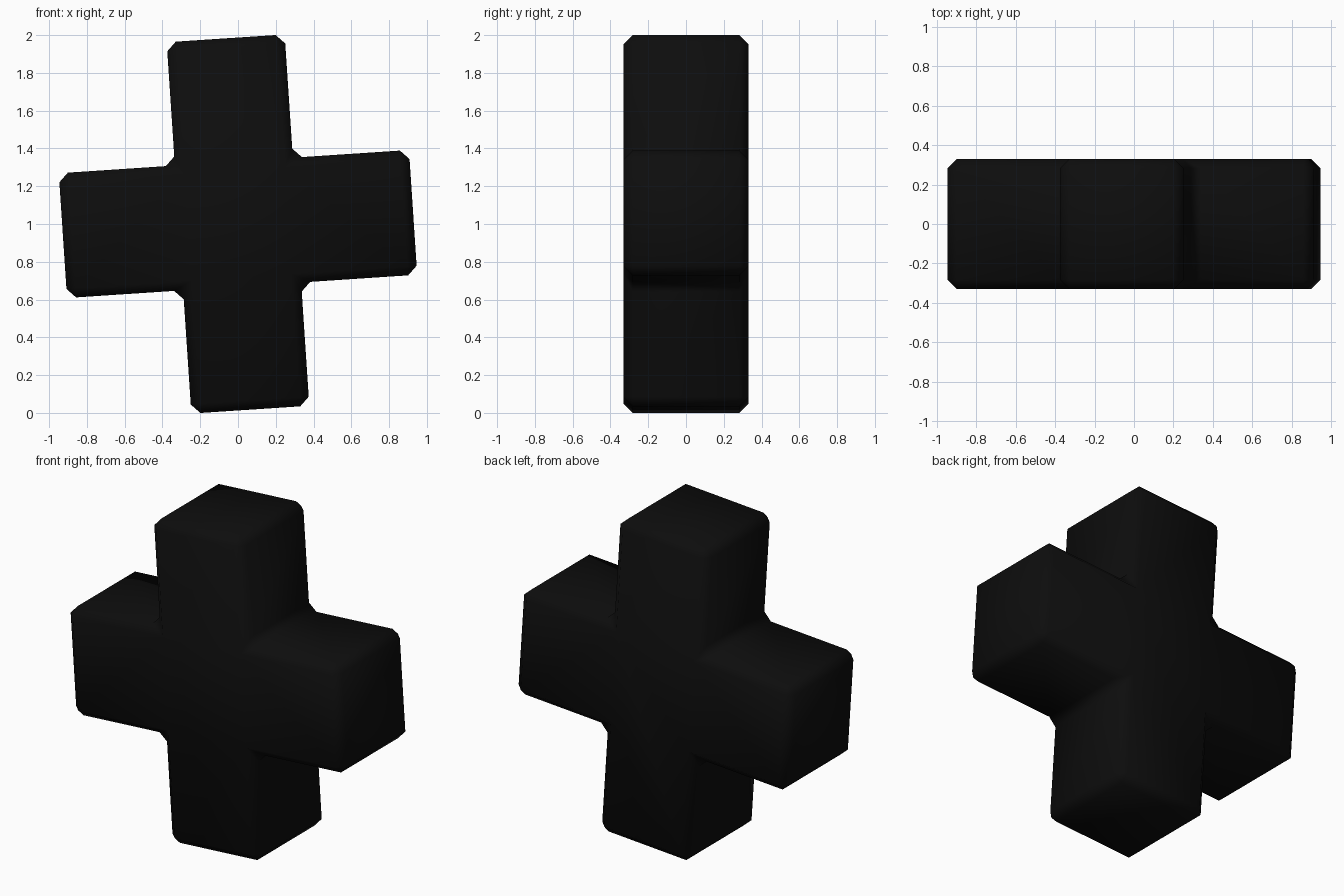
import bpy, bmesh, math

if "Cube" in bpy.data.objects:
    bpy.data.objects.remove(bpy.data.objects["Cube"])

TILT = math.radians(3.8)      # lean of the cross seen from the front
HALF_DEPTH = 0.33             # half thickness along y
BEVEL = 0.048
ARM_W, ARM_H = 0.313, 0.985   # upright: half width, half height
BAR_W, BAR_H = 0.929, 0.331   # crossbar: half length, half height

# Near-black material
black = bpy.data.materials.new("near_black")
black.diffuse_color = (0.004, 0.004, 0.004, 1)
black.use_nodes = True
black.node_tree.nodes["Principled BSDF"].inputs["Base Color"].default_value = black.diffuse_color

# Plus-shaped outline: one quadrant's steps, mirrored to the others
quarter = [(BAR_W, BAR_H), (ARM_W, BAR_H), (ARM_W, ARM_H)]
outline = list(quarter)
outline += [(-x, z) for x, z in reversed(quarter)]
outline += [(-x, -z) for x, z in quarter]
outline += [(x, -z) for x, z in reversed(quarter)]

# Tilted outline extruded through the depth
c, s = math.cos(TILT), math.sin(TILT)
bm = bmesh.new()
verts = [bm.verts.new((x * c - z * s, -HALF_DEPTH, 1 + x * s + z * c)) for x, z in outline]
face = bm.faces.new(verts)
ext = bmesh.ops.extrude_face_region(bm, geom=[face])
moved = [g for g in ext["geom"] if isinstance(g, bmesh.types.BMVert)]
bmesh.ops.translate(bm, verts=moved, vec=(0, 2 * HALF_DEPTH, 0))
bmesh.ops.recalc_face_normals(bm, faces=bm.faces)
for f in bm.faces:
    f.smooth = True

mesh = bpy.data.meshes.new("plus_block")
bm.to_mesh(mesh)
bm.free()
mesh.materials.append(black)
cross = bpy.data.objects.new("plus_block", mesh)
bpy.context.collection.objects.link(cross)

# Single-step chamfer on every edge, including the inner corners
bevel = cross.modifiers.new("chamfer", 'BEVEL')
bevel.width = BEVEL
bevel.segments = 1
bevel.limit_method = 'ANGLE'
bevel.angle_limit = math.radians(30)
